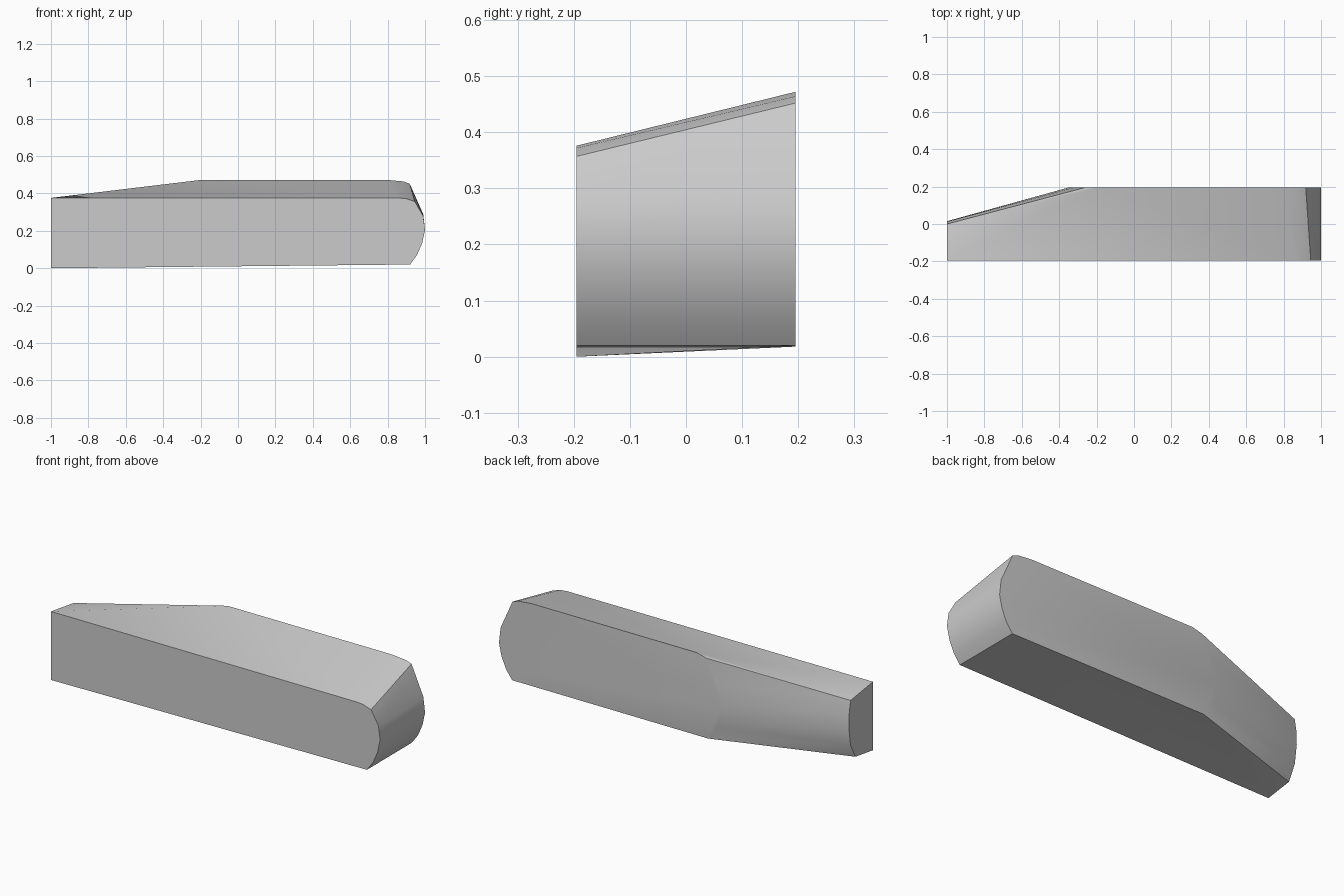
import bpy
import bmesh
import math

cube = bpy.data.objects.get("Cube")
if cube:
    bpy.data.objects.remove(cube, do_unlink=True)

HALF = 0.195  # half the depth

# Rounded nose profiles (x, z), from the bottom up, on the front and back faces
front_nose = [(.92, .02), (.957, .07), (.985, .135), (1, .205), (.99, .28),
              (.945, .357), (.90, .372), (.86, .376)]
back_nose = [(.92, .02), (.957, .07), (.985, .135), (1, .205), (.99, .29),
             (.918, .452), (.885, .464), (.80, .472)]
# Slanted corner, from the top down: (x, z) on the back face, (y, z) on the end face
corner_back = [(-.26, .457), (-.32, .33), (-.35, .21), (-.325, .10), (-.27, .018)]
corner_end = [(0, .348), (.012, .28), (.015, .20), (0, .10), (-.043, .022)]

bm = bmesh.new()
front = [bm.verts.new((x, -HALF, z)) for x, z in front_nose]
back = [bm.verts.new((x, HALF, z)) for x, z in back_nose]
slant_back = [bm.verts.new((x, HALF, z)) for x, z in corner_back]
slant_end = [bm.verts.new((-1, y, z)) for y, z in corner_end]
end_top = bm.verts.new((-1, -HALF, .376))
end_low = bm.verts.new((-1, -HALF, 0))
ridge = bm.verts.new((-.2, HALF, .472))


def loft(a, b):
    """Bridge two matching rows of vertices."""
    for i in range(len(a) - 1):
        bm.faces.new((a[i], a[i + 1], b[i + 1], b[i]))


# Nose and slanted corner
loft(front, back)
loft(slant_end, slant_back)
# Top, with the bevel beside the slanted corner
bm.faces.new((front[-1], end_top, ridge, back[-1]))
bm.faces.new((end_top, slant_end[0], ridge))
bm.faces.new((slant_end[0], slant_back[0], ridge))
# Bottom
bm.faces.new((end_low, front[0], back[0], slant_back[-1]))
bm.faces.new((end_low, slant_back[-1], slant_end[-1]))
# Front, back and flat end
bm.faces.new(front + [end_top, end_low])
bm.faces.new(back + [ridge] + slant_back)
bm.faces.new([end_low, end_top] + slant_end)
bmesh.ops.recalc_face_normals(bm, faces=bm.faces[:])

mesh = bpy.data.meshes.new("wedge_block")
bm.to_mesh(mesh)
bm.free()
block = bpy.data.objects.new("wedge_block", mesh)
bpy.context.scene.collection.objects.link(block)

grey = bpy.data.materials.new("plain grey")
grey.use_nodes = True
colour = (.6, .6, .6, 1)
grey.diffuse_color = colour
grey.node_tree.nodes["Principled BSDF"].inputs["Base Color"].default_value = colour
mesh.materials.append(grey)

bpy.ops.object.select_all(action="DESELECT")
block.select_set(True)
bpy.context.view_layer.objects.active = block
bpy.ops.object.shade_smooth_by_angle(angle=math.radians(30))
